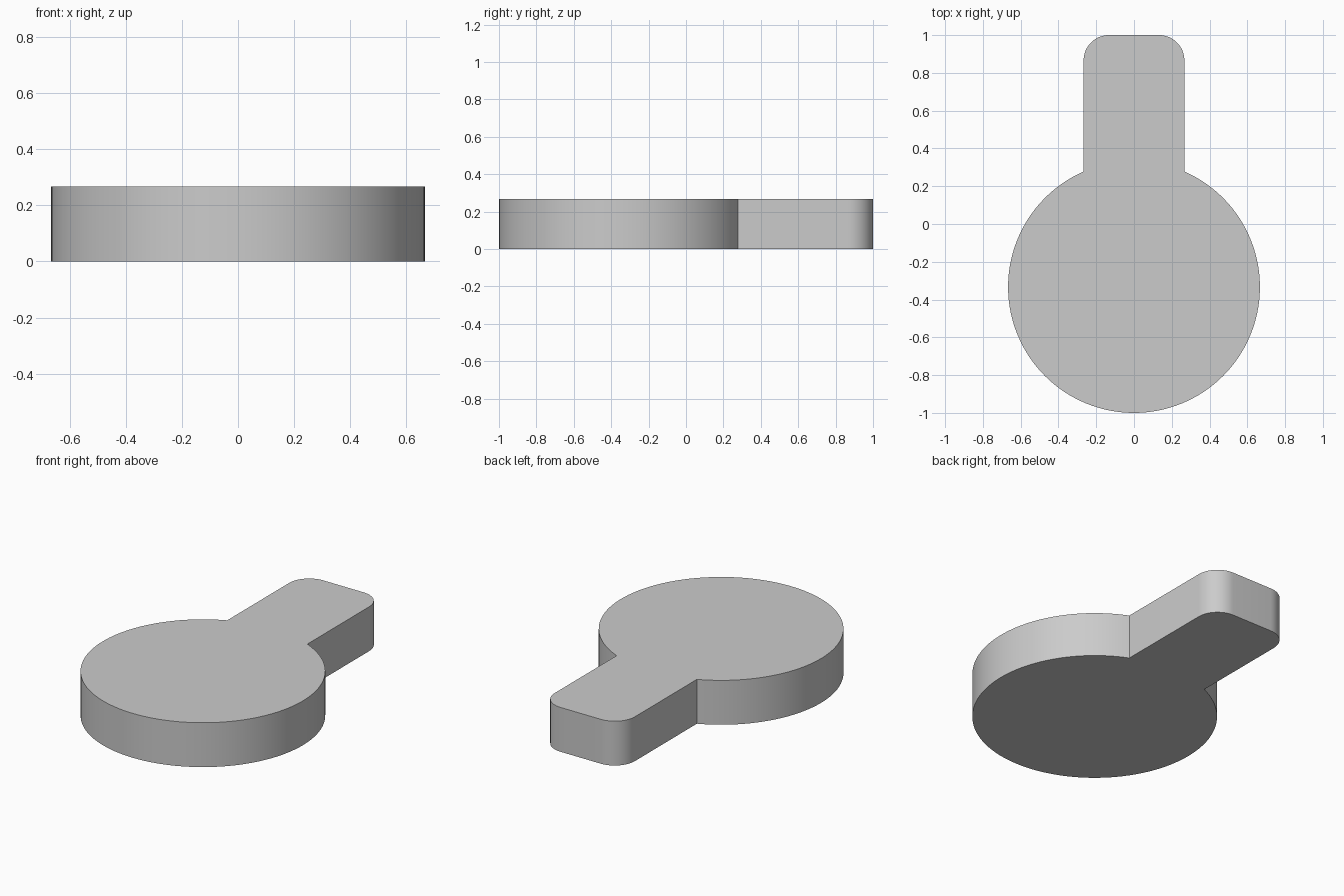
import bpy
import bmesh
from math import asin, cos, sin, pi, radians

cube = bpy.data.objects.get("Cube")
if cube:
    bpy.data.objects.remove(cube, do_unlink=True)

UNIT = 2 / 15
RADIUS, CENTRE_Y = 5 * UNIT, -2.5 * UNIT
HALF_WIDTH, END_Y, CORNER = 2 * UNIT, 1.0, UNIT
HEIGHT = 2 * UNIT


def arc(cx, cy, radius, start, end, steps):
    """Points along a circular arc, both ends included."""
    angles = [start + (end - start) * i / steps for i in range(steps + 1)]
    return [(cx + radius * cos(a), cy + radius * sin(a)) for a in angles]


# Grey material
grey = bpy.data.materials.new("grey")
grey.use_nodes = True
colour = (0.6, 0.6, 0.6, 1)
grey.diffuse_color = colour
grey.node_tree.nodes["Principled BSDF"].inputs["Base Color"].default_value = colour

# Outline: round disc, then the tab with its two rounded corners
gap = asin(HALF_WIDTH / RADIUS)
inner_x, inner_y = HALF_WIDTH - CORNER, END_Y - CORNER
outline = arc(0, CENTRE_Y, RADIUS, pi / 2 + gap, 5 * pi / 2 - gap, 112)
outline += arc(inner_x, inner_y, CORNER, 0, pi / 2, 16)
outline += arc(-inner_x, inner_y, CORNER, pi / 2, pi, 16)

# Extrude the outline into one solid plate
bm = bmesh.new()
base = bm.faces.new([bm.verts.new((x, y, 0)) for x, y in outline])
top = bmesh.ops.extrude_face_region(bm, geom=[base], use_keep_orig=True)
raised = [v for v in top["geom"] if isinstance(v, bmesh.types.BMVert)]
bmesh.ops.translate(bm, verts=raised, vec=(0, 0, HEIGHT))
bmesh.ops.recalc_face_normals(bm, faces=bm.faces)
mesh = bpy.data.meshes.new("disc_with_tab")
bm.to_mesh(mesh)
bm.free()
mesh.materials.append(grey)
plate = bpy.data.objects.new("disc_with_tab", mesh)
bpy.context.collection.objects.link(plate)

# Smooth walls with sharp rims and creases
bpy.ops.object.select_all(action="DESELECT")
plate.select_set(True)
bpy.context.view_layer.objects.active = plate
bpy.ops.object.shade_smooth_by_angle(angle=radians(30))
